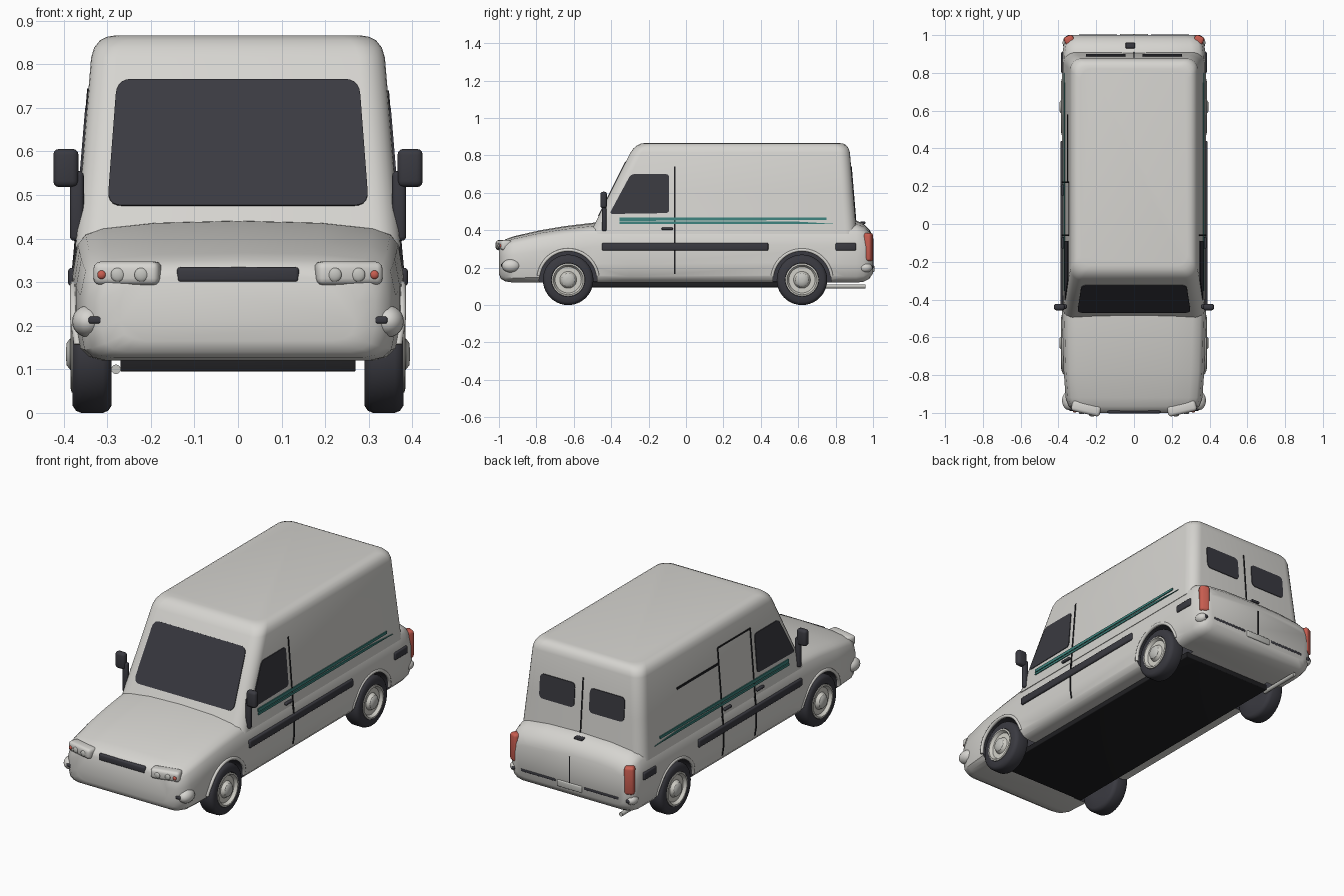
import bpy, bmesh, math
from mathutils import Vector, Matrix

if "Cube" in bpy.data.objects:
    bpy.data.objects.remove(bpy.data.objects["Cube"])


def material(name, r, g, b):
    m = bpy.data.materials.new(name)
    m.diffuse_color = (r, g, b, 1)
    m.use_nodes = True
    m.node_tree.nodes["Principled BSDF"].inputs["Base Color"].default_value = m.diffuse_color
    return m


WHITE = material("off_white_paint", .67, .66, .63)
DARK = material("dark_trim", .042, .042, .052)
FLOOR = material("underside_black", .014, .014, .016)
TEAL = material("teal_stripe", .045, .22, .20)
RED = material("red_lens", .58, .11, .08)
LENS = material("pale_lens", .55, .55, .52)
RIM = material("pale_wheel", .64, .63, .58)


def finish(bm, name, mat, angle=35):
    bmesh.ops.recalc_face_normals(bm, faces=bm.faces)
    me = bpy.data.meshes.new(name)
    bm.to_mesh(me)
    bm.free()
    me.materials.append(mat)
    me.shade_smooth()
    me.set_sharp_from_angle(angle=math.radians(angle))
    ob = bpy.data.objects.new(name, me)
    bpy.context.collection.objects.link(ob)
    return ob


def loft(name, rings, mat, caps=True, angle=35):
    bm = bmesh.new()
    vs = [[bm.verts.new(p) for p in r] for r in rings]
    n = len(rings[0])
    for a, b in zip(vs, vs[1:]):
        for i in range(n):
            bm.faces.new((a[i], a[(i + 1) % n], b[(i + 1) % n], b[i]))
    if caps:
        bm.faces.new(vs[0])
        bm.faces.new(vs[-1])
    return finish(bm, name, mat, angle)


def box(name, c, size, mat, bevel=.008, rot=0):
    bm = bmesh.new()
    bmesh.ops.create_cube(bm, size=1, matrix=Matrix.Diagonal((*size, 1)))
    if bevel:
        bmesh.ops.bevel(bm, geom=bm.edges[:], offset=bevel, segments=3, profile=.5, affect='EDGES')
    bm.transform(Matrix.Translation(c) @ Matrix.Rotation(rot, 4, 'Z'))
    return finish(bm, name, mat)


def ball(name, c, size, mat):
    bm = bmesh.new()
    bmesh.ops.create_uvsphere(bm, u_segments=20, v_segments=12, radius=1,
                              matrix=Matrix.Translation(c) @ Matrix.Diagonal((*size, 1)))
    return finish(bm, name, mat)


def rounded(pts, r):
    """Outline with each corner replaced by a short curve."""
    out, n = [], len(pts)
    for i in range(n):
        p, a, b = Vector(pts[i]), Vector(pts[i - 1]), Vector(pts[(i + 1) % n])
        s, e = p + (a - p).normalized() * r, p + (b - p).normalized() * r
        for k in range(6):
            t = k / 5
            out.append(s * (1 - t) ** 2 + p * 2 * t * (1 - t) + e * t * t)
    return out


def rect(u0, u1, v0, v1):
    return [(u0, v0), (u1, v0), (u1, v1), (u0, v1)]


def plate(name, polys, place, normal, mat, out=.004):
    """Thin plates laid on a body surface."""
    bm = bmesh.new()
    n = Vector(normal)
    for poly in polys:
        lo = [bm.verts.new(Vector(place(*p)) - n * .008) for p in poly]
        hi = [bm.verts.new(Vector(place(*p)) + n * out) for p in poly]
        bm.faces.new(lo)
        bm.faces.new(hi)
        for i in range(len(poly)):
            j = (i + 1) % len(poly)
            bm.faces.new((lo[i], lo[j], hi[j], hi[i]))
    return finish(bm, name, mat)


def lathe(name, prof, c, s, mat, closed=False):
    """Spin (radius, x) points about the axle."""
    rings = [[(c[0] + s * x, c[1] + r * math.cos(a), c[2] + r * math.sin(a))
              for a in (math.tau * i / 40 for i in range(40))] for r, x in prof]
    return loft(name, rings, mat, True, 40)


# Lower body: cross-sections along the length
def section(y, hw, zb, zt):
    h = zt - zb
    half = [(hw - .06, 0), (hw - .03, .03), (hw - .01, .1), (hw, .3), (hw, .6), (hw - .012, .83),
            (hw - .03, .9), (hw - .07, .945), (hw * .5, .985)]
    pts = [(x, zb + f * h) for x, f in half]
    return [(x, y, z) for x, z in pts] + [(0, y, zt)] + [(-x, y, z) for x, z in reversed(pts)]


SECTIONS = [(-1, .27, .165, .315), (-.99, .315, .14, .335), (-.965, .345, .126, .352),
            (-.92, .362, .12, .368), (-.78, .372, .12, .4), (-.65, .376, .12, .422),
            (-.5, .38, .12, .44), (-.3, .38, .12, .45), (.85, .38, .12, .455), (.91, .378, .12, .452),
            (.95, .372, .125, .435), (.98, .36, .14, .405), (1, .33, .17, .365)]
body = loft("lower_body", [section(*s) for s in SECTIONS], WHITE)

# Wheel arches cut out of the lower body
WHEELS = (-.63, .62)
cutters = []
for y in WHEELS:
    for s in (-1, 1):
        cut = lathe("arch_cutter", [(.155, .25), (.155, .5)], (0, y, .135), s, DARK)
        cut.hide_render = True
        cutters.append(cut)
        mod = body.modifiers.new("arch", 'BOOLEAN')
        mod.operation, mod.solver, mod.object = 'DIFFERENCE', 'EXACT', cut
bpy.context.view_layer.update()
me = bpy.data.meshes.new_from_object(body.evaluated_get(bpy.context.evaluated_depsgraph_get()))
body.modifiers.clear()
body.data = me
for c in cutters:
    bpy.data.objects.remove(c)
me.materials.clear()
me.materials.append(WHITE)
me.materials.append(DARK)
for p in me.polygons:
    c = p.center
    inside = any(math.hypot(c.y - y, c.z - .135) < .157 for y in WHEELS)
    p.material_index = 1 if inside and .2 < abs(c.x) < .365 else 0
me.set_sharp_from_angle(angle=math.radians(35))


# Cabin and cargo box: rounded rings stacked upward
def front_y(z):
    return -.467 + .5 * (z - .475)


def rear_y(z):
    return .905 - .083 * (z - .47)


def ring(z, inset, r=.06):
    hw = .366 - .0833 * (z - .47) - inset
    y0, y1 = front_y(z) + inset, rear_y(z) - inset
    pts = []
    for cx, cy, a0 in ((hw - r, y1 - r, 0), (r - hw, y1 - r, 90), (r - hw, y0 + r, 180), (hw - r, y0 + r, 270)):
        for k in range(7):
            a = math.radians(a0 + 15 * k)
            pts.append((cx + r * math.cos(a), cy + r * math.sin(a), z))
    return pts


loft("cabin", [ring(z, i) for z, i in ((.38, 0), (.6, 0), (.815, 0), (.838, .005), (.855, .017),
                                      (.863, .032), (.866, .05))], WHITE)

# Windscreen and rear windows
plate("windscreen", [rounded([(-.3, .475), (.3, .475), (.278, .765), (-.278, .765)], .035)],
      lambda x, z: (x, front_y(z), z), (0, -.9, .45), DARK)
plate("rear_windows", [rounded(rect(a, a + .21, .57, .70), .025) for a in (-.255, .045)],
      lambda x, z: (x, rear_y(z), z), (0, 1, 0), DARK)
plate("rear_door_seam", [rect(-.003, .003, .45, .74)], lambda x, z: (x, rear_y(z), z), (0, 1, 0), FLOOR)
box("rear_lower_seam", (0, .995, .275), (.006, .016, .16), FLOOR, 0)
box("rear_handle", (-.02, .945, .44), (.05, .03, .012), DARK, .004)

# Side fittings
PROFILE = [(.12, .35), (.152, .37), (.216, .38), (.31, .38), (.38, .3735), (.47, .366), (.83, .336)]


def side_x(z):
    for (z0, x0), (z1, x1) in zip(PROFILE, PROFILE[1:]):
        if z <= z1:
            return x0 + (x1 - x0) * (z - z0) / (z1 - z0)


def seam(y, z0, z1):
    zs = [z0] + [z for z, _ in PROFILE if z0 < z < z1] + [z1]
    return [rect(y - .004, y + .004, a, b) for a, b in zip(zs, zs[1:])]


for s, side in ((1, "right"), (-1, "left")):
    def on(y, z):
        return (s * side_x(z), y, z)
    n = (s, 0, 0)
    plate(side + "_window", [rounded([(-.41, .487), (-.09, .492), (-.09, .70), (-.295, .70)], .02)], on, n, DARK)
    seams = seam(-.06, .165, .74)
    if s < 0:  # sliding door outline and rail
        seams += seam(.22, .165, .74) + [rect(-.06, .22, .736, .744), rect(.22, .58, .652, .664)]
    plate(side + "_door_seams", seams, on, n, FLOOR, .003)
    plate(side + "_stripes", [[(-.355, .45), (.75, .455), (.75, .468), (-.355, .468)],
                              [(-.355, .434), (.8, .434), (.6, .446), (-.355, .446)]], on, n, TEAL, .005)
    for y in (-.1,) if s > 0 else (-.1, .18):
        box(side + "_door_handle", (s * .374, y, .408), (.02, .06, .014), DARK, .005)
    box(side + "_rub_strip", (s * .38, -.005, .312), (.02, .89, .042), DARK)
    box(side + "_rear_rub_strip", (s * .377, .855, .312), (.02, .11, .042), DARK)
    # Mirror
    box(side + "_mirror", (s * .395, -.44, .562), (.058, .035, .088), DARK, .014)
    box(side + "_mirror_arm", (s * .37, -.437, .475), (.032, .025, .16), DARK, .01)
    # Headlamp cluster
    rot = s * math.radians(13)
    box(side + "_headlamp", (s * .253, -.975, .32), (.155, .06, .054), WHITE, .016, rot)
    for x, r, mat, nm in ((.222, .016, LENS, "low_beam"), (.276, .016, LENS, "high_beam"),
                          (.313, .01, RED, "indicator")):
        ball(f"{side}_{nm}", (s * x, -1.005 + (x - .253) * .23, .317), (r, .007, r), mat)
    # Bumper corners
    ball(side + "_front_bumper_corner", (s * .345, -.935, .21), (.036, .05, .036), WHITE)
    box(side + "_front_corner_strip", (s * .326, -.977, .213), (.034, .025, .016), DARK, .005)
    ball(side + "_rear_bumper_corner", (s * .35, .96, .2), (.028, .036, .026), WHITE)
    ball(side + "_rear_corner_dot", (s * .345, .99, .2), (.012, .01, .01), DARK)
    # Tail lamp
    box(side + "_tail_lamp", (s * .342, .972, .31), (.052, .05, .15), RED, .014, -s * math.radians(25))
    box(side + "_rear_bumper_strip", (s * .19, .994, .205), (.21, .016, .016), DARK, .005)

    # Wheels and arch lips
    for y, end in zip(WHEELS, ("front", "rear")):
        c = (s * .29, y, .135)
        lathe(f"{side}_{end}_tyre", [(.06, 0), (.118, 0), (.13, .008), (.135, .02), (.135, .07),
                                     (.13, .082), (.118, .09), (.09, .09), (.084, .075), (.06, .07)], c, s, DARK)
        lathe(f"{side}_{end}_rim", [(.088, .06), (.088, .092), (.08, .094), (.07, .078), (.045, .078),
                                    (.038, .09), (.034, .097), (.02, .1)], c, s, RIM)
        lathe(f"{side}_{end}_hub", [(.036, .07), (.036, .095), (.026, .103), (.008, .105)], c, s, LENS)
        arc = [math.radians(8 + 164 * k / 24) for k in range(25)]
        rings = []
        for a in arc:
            rings.append([(s * (side_x(.135 + .155 * math.sin(a)) - .003 + .009 * math.cos(b)),
                           y + (.16 + .009 * math.sin(b)) * math.cos(a),
                           .135 + (.16 + .009 * math.sin(b)) * math.sin(a))
                          for b in (math.tau * k / 8 for k in range(8))])
        loft(f"{side}_{end}_arch_lip", rings, WHITE, True, 60)

# Grille, number plate holder, floor and exhaust
box("grille", (0, -.99, .317), (.28, .026, .035), DARK, .008)
box("rear_plate_holder", (0, .997, .195), (.15, .02, .035), LENS, .005)
box("floor_pan", (0, 0, .11), (.54, 1.5, .03), FLOOR, .004)
exhaust = loft("exhaust_pipe", [[(-.28 + .011 * math.cos(a), y, .1 + .011 * math.sin(a))
                                 for a in (math.tau * k / 12 for k in range(12))] for y in (.72, .96)], LENS)
